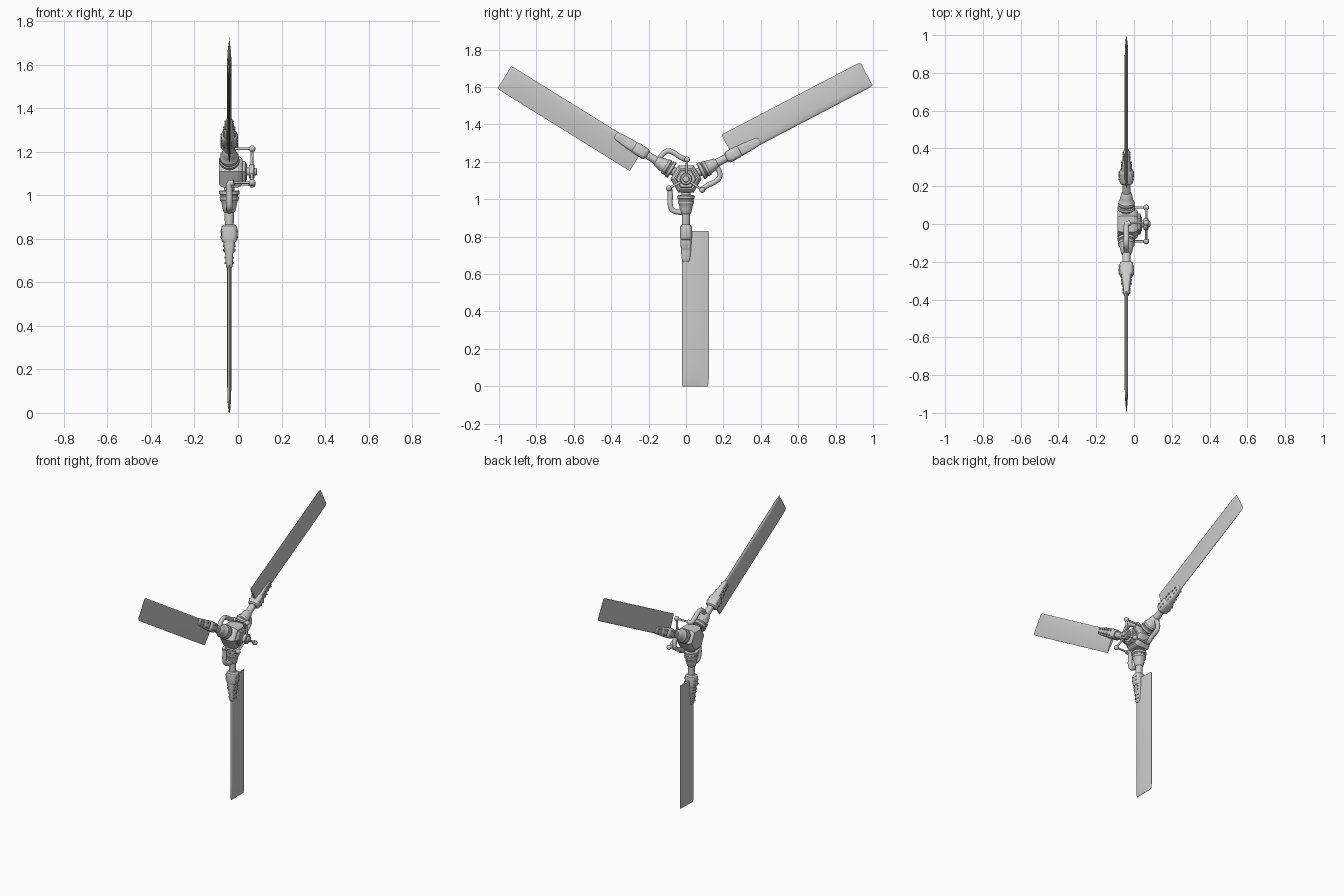
import bpy, bmesh, math
from mathutils import Matrix, Vector

if "Cube" in bpy.data.objects:
    bpy.data.objects.remove(bpy.data.objects["Cube"])

HUB = Matrix.Translation((-0.04, 0, 1.108))
AXLE = Matrix.Rotation(math.radians(90), 4, 'Y')      # local z -> x


def finish(name, bm, matrix, smooth=35):
    bmesh.ops.recalc_face_normals(bm, faces=bm.faces)
    me = bpy.data.meshes.new(name)
    bm.to_mesh(me)
    bm.free()
    ob = bpy.data.objects.new(name, me)
    bpy.context.collection.objects.link(ob)
    ob.matrix_world = matrix
    bpy.ops.object.select_all(action='DESELECT')
    ob.select_set(True)
    bpy.context.view_layer.objects.active = ob
    bpy.ops.object.shade_smooth_by_angle(angle=math.radians(smooth))
    return ob


def loft(name, rings, matrix, smooth=35):
    bm = bmesh.new()
    vs = [[bm.verts.new(p) for p in ring] for ring in rings]
    n = len(vs[0])
    for a, b in zip(vs, vs[1:]):
        for i in range(n):
            bm.faces.new((a[i], a[(i + 1) % n], b[(i + 1) % n], b[i]))
    bm.faces.new(vs[0])
    bm.faces.new(vs[-1])
    return finish(name, bm, matrix, smooth)


def section(r, hx, ht, power=2, n=28):
    """Super-ellipse at radial distance r (arm points down local -z)."""
    pts = []
    for i in range(n):
        c, s = math.cos(2 * math.pi * i / n), math.sin(2 * math.pi * i / n)
        pts.append((math.copysign(abs(c) ** (2 / power), c) * hx,
                    math.copysign(abs(s) ** (2 / power), s) * ht, -r))
    return pts


def lathe_x(name, profile, sides=32):
    """Turned part on the rotor axis, profile of (world x, radius)."""
    rings = [[(x + 0.04, rad * math.cos(2 * math.pi * i / sides),
               rad * math.sin(2 * math.pi * i / sides)) for i in range(sides)]
             for x, rad in profile]
    return loft(name, rings, HUB)


def tube(name, pts, radius, matrix):
    cu = bpy.data.curves.new(name, 'CURVE')
    cu.dimensions = '3D'
    cu.bevel_depth, cu.bevel_resolution, cu.use_fill_caps = radius, 3, True
    sp = cu.splines.new('BEZIER')
    sp.bezier_points.add(len(pts) - 1)
    sp.resolution_u = 5
    for bp, p in zip(sp.bezier_points, pts):
        bp.co = p
        bp.handle_left_type = bp.handle_right_type = 'AUTO'
    ob = bpy.data.objects.new(name, cu)
    bpy.context.collection.objects.link(ob)
    ob.matrix_world = matrix
    bpy.ops.object.select_all(action='DESELECT')
    ob.select_set(True)
    bpy.context.view_layer.objects.active = ob
    bpy.ops.object.convert(target='MESH')
    bpy.ops.object.shade_smooth_by_angle(angle=math.radians(40))


# hub body, front flange, shaft
lathe_x("hub_body", [(-.088, .066), (-.08, .078), (-.07, .083), (0, .083),
                     (.012, .078), (.02, .066)], 6)
lathe_x("hub_flange", [(.015, .056), (.032, .056), (.037, .05)], 6)
lathe_x("rotor_shaft", [(.03, .038), (.042, .038), (.042, .018), (.05, .018),
                        (.05, .029), (.055, .032), (.072, .032), (.076, .028),
                        (.076, .018), (.085, .016), (.087, .012)])


def airfoil(r, lead, trail, thick):
    """Closed wing section from leading to trailing edge."""
    shape = [(0, 0), (.02, .45), (.08, .8), (.2, 1), (.4, 1), (.6, .85), (.8, .55), (.93, .3), (1, .1)]
    w = trail - lead
    up = [(h * thick, lead + u * w) for u, h in shape]
    low = [(-h, t) for h, t in reversed(up[1:])]
    return [(h, t, -r) for h, t in up + low]


for name, angle, tip in (("lower", 0, 1.108), ("right", 117.6, 1.116), ("left", 238.2, 1.112)):
    M = HUB @ Matrix.Rotation(math.radians(angle), 4, 'X')

    # blade
    rings = [airfoil(.278, -.022, .121, .008), airfoil(.29, -.022, .122, .0095),
             airfoil(tip - .12, -.022, .122, .0095), airfoil(tip - .05, -.022, .122, .0075),
             airfoil(tip - .012, -.022, .121, .004), airfoil(tip, -.018, .114, .0015)]
    loft(name + "_blade", rings, M, 40)

    # blade arm: socket collar, tapered cuff and neck
    arm = [(.05, .036), (.068, .036), (.07, .024), (.086, .024), (.087, .044), (.091, .047),
           (.104, .046), (.108, .041), (.113, .041), (.117, .044), (.13, .043), (.135, .038),
           (.16, .033), (.183, .027), (.188, .022), (.255, .02)]
    loft(name + "_arm", [section(r, a, a) for r, a in arm], M)

    # stepped blade grip
    grip = [(.243, .026, .022), (.25, .034, .03), (.262, .037, .032), (.31, .037, .032),
            (.32, .033, .03), (.325, .026, .029), (.332, .026, .029), (.37, .023, .028),
            (.377, .018, .027), (.385, .018, .027), (.425, .016, .023), (.438, .014, .02),
            (.444, .01, .015)]
    loft(name + "_blade_grip", [section(r, hx, ht, 3.2) for r, hx, ht in grip], M)

    # grip bolts on both faces
    bm = bmesh.new()
    for r, hx, ht in ((.275, .036, .015), (.3, .036, .015), (.34, .0245, .014),
                      (.361, .0235, .014), (.394, .017, .012), (.42, .016, .011)):
        for sx in (-1, 1):
            for st in (-1, 1):
                bmesh.ops.create_cone(bm, cap_ends=True, segments=8, radius1=.005, radius2=.005,
                                      depth=.01, matrix=Matrix.Translation((sx * hx, st * ht, -r)) @ AXLE)
    finish(name + "_grip_bolts", bm, M)

    # pitch horn: curved tube from the arm to the link corner
    tube(name + "_pitch_horn", [(0, -.015, -.178), (0, -.052, -.175), (0, -.075, -.163),
                                (0, -.084, -.14), (0, -.084, -.085), (.002, -.088, -.056),
                                (.022, -.092, -.05)], .0145, M)
    # pitch link to the ball, and spider arm back to the shaft
    tube(name + "_pitch_link", [(.01, -.092, -.05), (.105, -.092, -.05)], .006, M)
    tube(name + "_spider_arm", [(.103, 0, 0), (.105, -.092, -.05)], .0065, M)
    bm = bmesh.new()
    bmesh.ops.create_uvsphere(bm, u_segments=16, v_segments=10, radius=.0155,
                              matrix=Matrix.Translation((.105, -.092, -.05)))
    finish(name + "_link_ball", bm, M, 60)
